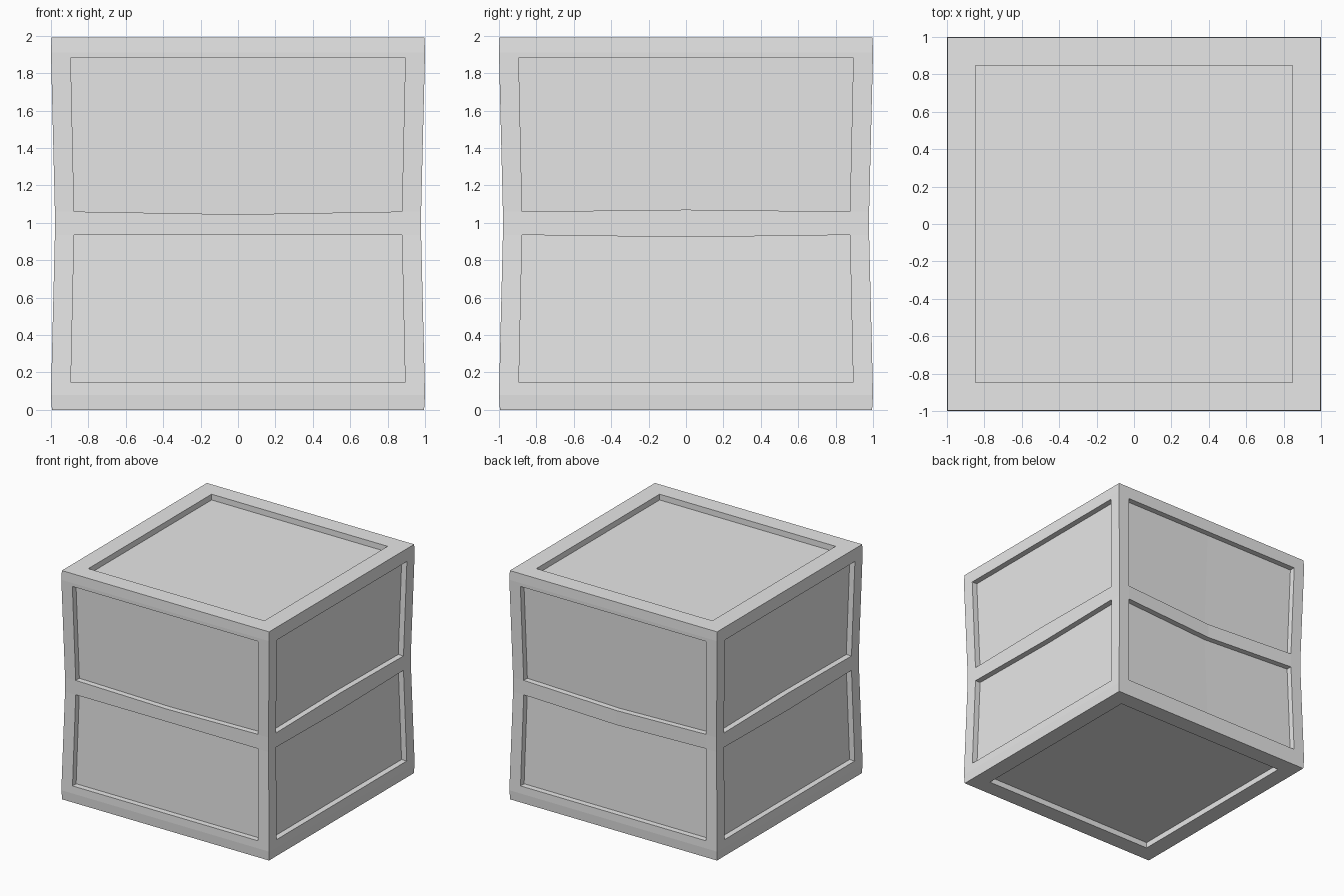
import bpy, bmesh, math
from mathutils import Matrix, Vector

cube = bpy.data.objects.get("Cube")
if cube:
    bpy.data.objects.remove(cube, do_unlink=True)

grey = bpy.data.materials.new("plain grey")
grey.use_nodes = True
grey.diffuse_color = (0.8, 0.8, 0.8, 1)
grey.node_tree.nodes["Principled BSDF"].inputs["Base Color"].default_value = (0.8, 0.8, 0.8, 1)

HEIGHT = 1.99
DEPTH = 0.05
COLUMNS = [-1, -0.895, 0, 0.895, 1]
ROWS = [0, 0.08, 0.145, 0.935, 1.06, 1.88, 1.91, HEIGHT]
# Bend of the middle rail per side: lower edge, upper edge, inward
RAIL_BENDS = [(0, -0.015, 0), (-0.012, 0.01, 0),
              (-0.035, -0.035, 0.02), (-0.012, 0.01, 0)]


def half_width(z):
    """Waisted outline with slightly drawn-in rims."""
    profile = [(0, 0.995), (0.08, 1), (0.935, 0.979), (1.06, 0.979),
               (1.91, 1), (HEIGHT, 0.997)]
    for (z0, r0), (z1, r1) in zip(profile, profile[1:]):
        if z <= z1:
            return r0 + (r1 - r0) * (z - z0) / (z1 - z0)
    return profile[-1][1]


bm = bmesh.new()
panels = []

# Four sides, each a grid of rails, posts and two panel openings
for side, (low, high, inward) in enumerate(RAIL_BENDS):
    turn = Matrix.Rotation(side * math.pi / 2, 3, 'Z')
    grid = []
    for j, z in enumerate(ROWS):
        r = half_width(z)
        row = []
        for i, u in enumerate(COLUMNS):
            p = Vector((u * r, -r, z))
            if i == 2 and j in (3, 4):
                p += Vector((0, inward, low if j == 3 else high))
            row.append(bm.verts.new(turn @ p))
        grid.append(row)
    for j in range(len(ROWS) - 1):
        cells = [bm.faces.new((grid[j][i], grid[j][i + 1],
                               grid[j + 1][i + 1], grid[j + 1][i]))
                 for i in range(len(COLUMNS) - 1)]
        if j in (2, 4):
            panels.append((cells[1:3], turn @ Vector((0, DEPTH, 0))))

# Sink the side panels
for faces, offset in panels:
    out = bmesh.ops.extrude_face_region(bm, geom=faces)
    moved = [g for g in out["geom"] if isinstance(g, bmesh.types.BMVert)]
    bmesh.ops.translate(bm, verts=moved, vec=offset)
    old = [f for f in faces if f.is_valid]
    if old:
        bmesh.ops.delete(bm, geom=old, context='FACES')

bmesh.ops.remove_doubles(bm, verts=bm.verts[:], dist=0.0005)

# Top and bottom, each with a sunken square panel
for z, direction in ((0, 1), (HEIGHT, -1)):
    rim = [e for e in bm.edges if e.is_boundary
           and all(abs(v.co.z - z) < 0.001 for v in e.verts)]
    cap = bmesh.ops.edgeloop_fill(bm, edges=rim)["faces"]
    bmesh.ops.inset_region(bm, faces=cap, thickness=half_width(z) - 0.847,
                           use_even_offset=True)
    out = bmesh.ops.extrude_face_region(bm, geom=cap)
    moved = [g for g in out["geom"] if isinstance(g, bmesh.types.BMVert)]
    bmesh.ops.translate(bm, verts=moved, vec=(0, 0, direction * DEPTH))
    old = [f for f in cap if f.is_valid]
    if old:
        bmesh.ops.delete(bm, geom=old, context='FACES')

bmesh.ops.recalc_face_normals(bm, faces=bm.faces[:])
mesh = bpy.data.meshes.new("crate")
bm.to_mesh(mesh)
bm.free()
mesh.materials.append(grey)
crate = bpy.data.objects.new("crate", mesh)
bpy.context.collection.objects.link(crate)
